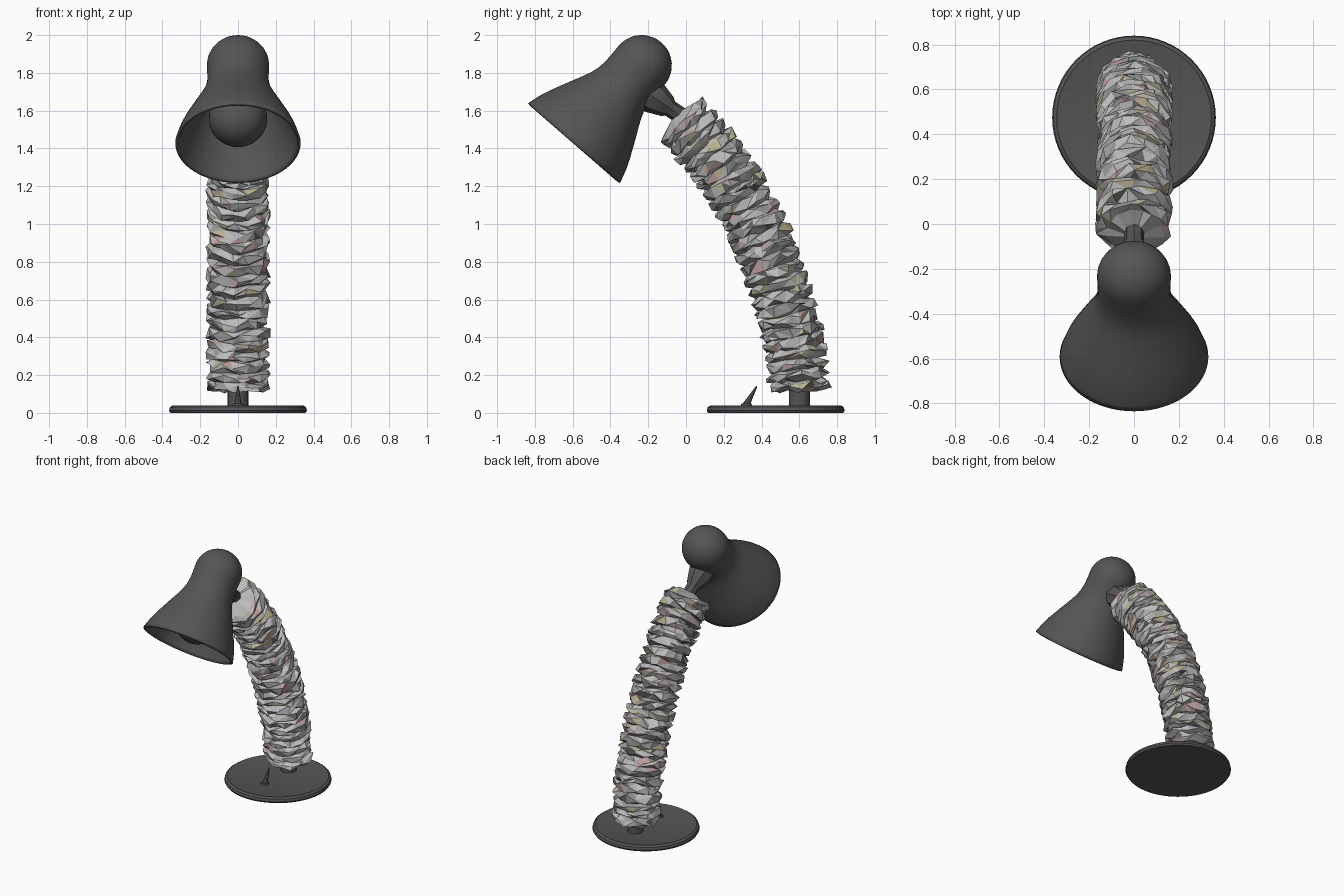
import bpy, bmesh, math, random
from mathutils import Vector, Matrix
from mathutils.geometry import interpolate_bezier

if "Cube" in bpy.data.objects:
    bpy.data.objects.remove(bpy.data.objects["Cube"])

random.seed(7)


def material(name, rgb):
    m = bpy.data.materials.new(name)
    m.diffuse_color = (*rgb, 1)
    m.use_nodes = True
    m.node_tree.nodes["Principled BSDF"].inputs["Base Color"].default_value = m.diffuse_color
    return m


DARK = material("dark_grey", (0.09, 0.09, 0.09))
PAPER = [material("paper_" + n, c) for n, c in (
    ("light", (0.5, 0.5, 0.5)), ("mid", (0.33, 0.33, 0.33)),
    ("pink", (0.5, 0.33, 0.32)), ("yellow", (0.48, 0.44, 0.28)),
    ("shadow", (0.14, 0.14, 0.14)))]


def finish(name, bm, mats, smooth=True):
    bmesh.ops.recalc_face_normals(bm, faces=bm.faces[:])
    me = bpy.data.meshes.new(name)
    bm.to_mesh(me)
    bm.free()
    for m in mats:
        me.materials.append(m)
    ob = bpy.data.objects.new(name, me)
    bpy.context.collection.objects.link(ob)
    if smooth:
        bpy.ops.object.select_all(action='DESELECT')
        ob.select_set(True)
        bpy.context.view_layer.objects.active = ob
        bpy.ops.object.shade_smooth_by_angle(angle=math.radians(35))
    return ob


def lathe(name, profile, sides, matrix):
    """Spin (radius, height) points round local z, then place with matrix."""
    bm = bmesh.new()
    rings = [[bm.verts.new((r * math.cos(math.tau * i / sides),
                            r * math.sin(math.tau * i / sides), z))
              for i in range(sides)] for r, z in profile]
    for a, b in zip(rings, rings[1:]):
        for i in range(sides):
            j = (i + 1) % sides
            bm.faces.new((a[i], a[j], b[j], b[i]))
    bmesh.ops.remove_doubles(bm, verts=bm.verts[:], dist=1e-5)
    bm.transform(matrix)
    return finish(name, bm, [DARK])


def along(p, q):
    """Matrix at p with local z pointing to q."""
    p, q = Vector(p), Vector(q)
    return Matrix.Translation(p) @ (q - p).to_track_quat('Z', 'Y').to_matrix().to_4x4()


# Round base plate and stem
lathe("base", [(0, 0), (0.358, 0), (0.365, 0.012), (0.36, 0.03), (0.345, 0.04),
               (0.335, 0.037), (0, 0.037)], 64, Matrix.Translation((0, 0.475, 0)))
lathe("stem", [(0, 0), (0.056, 0), (0.056, 0.2), (0, 0.2)], 16,
      Matrix.Translation((0, 0.6, 0.03)))

# Toggle switch on the base: low mount and pointed lever
lathe("switch_mount", [(0, 0), (0.03, 0), (0.027, 0.014), (0, 0.014)], 12,
      Matrix.Translation((0, 0.32, 0.035)))
lathe("switch_lever", [(0, 0), (0.019, 0), (0.004, 0.115), (0, 0.117)], 8,
      along((0, 0.317, 0.04), (0, 0.374, 0.14)))

# Crumpled arm: faceted layers stacked along a curve
LAYERS, SIDES = 25, 15
# (share of layer height, radius, height jitter, radius jitter)
STEPS = [(0.0, 0.128, 0.008, 0.016), (0.25, 0.163, 0.012, 0.016),
         (0.72, 0.163, 0.012, 0.016)]
N = 301
path = interpolate_bezier(Vector((0, 0.60, 0.12)), Vector((0, 0.58, 0.55)),
                          Vector((0, 0.36, 1.20)), Vector((0, -0.03, 1.55)), N)
bm = bmesh.new()
rings = []
for k in range(LAYERS * 3 + 1):
    share, rad, dz, dr = STEPS[k % 3]
    f = (k // 3 + share) / LAYERS * (N - 1)
    i = min(int(f), N - 2)
    pos = path[i].lerp(path[i + 1], f - i)
    tan = (path[i + 1] - path[i]).normalized()
    side = Vector((1, 0, 0))
    out = tan.cross(side)
    twist = random.uniform(-0.12, 0.12)
    ring = []
    for s in range(SIDES):
        a = math.tau * (s + random.uniform(-0.3, 0.3)) / SIDES + twist
        r = min(rad + random.uniform(-dr, dr), 0.174)
        ring.append(bm.verts.new(pos + side * r * math.cos(a) + out * r * math.sin(a)
                                 + tan * random.uniform(-dz, dz) * 1.6))
    rings.append(ring)
for a, b in zip(rings, rings[1:]):
    for s in range(SIDES):
        t = (s + 1) % SIDES
        if random.random() < 0.5:
            tris = (a[s], a[t], b[t]), (a[s], b[t], b[s])
        else:
            tris = (a[s], a[t], b[s]), (a[t], b[t], b[s])
        for tri in tris:
            face = bm.faces.new(tri)
            face.material_index = random.choices(range(5), (60, 22, 6, 7, 5))[0]
# Fan caps on both ends
for ring, tip in ((rings[0], path[0] + Vector((0, 0, 0.02))),
                  (rings[-1], path[-1] + Vector((0, -0.03, 0.03)))):
    c = bm.verts.new(tip)
    for s in range(SIDES):
        bm.faces.new((ring[s], ring[(s + 1) % SIDES], c))
finish("crumpled_arm", bm, PAPER, smooth=False)

# Joint between arm and lamp head
lathe("neck_joint", [(0, 0), (0.045, 0), (0.045, 0.10), (0.06, 0.12), (0.088, 0.20),
                     (0.088, 0.26), (0, 0.26)], 8, along((0, 0, 1.555), (0, -0.2, 1.69)))

# Bell shade, opening down and forward; local -z is the opening direction
head = (Matrix.Translation((0, -0.235, 1.84)) @ Matrix.Rotation(-0.715, 4, 'X')
        @ Matrix.Diagonal((1.03, 1, 1, 1)))
dome = [(0.16 * math.sin(a), 0.16 * math.cos(a))
        for a in [i * math.pi / 20 for i in range(11)]]
bell = [(0.158, -0.06), (0.158, -0.11), (0.164, -0.155), (0.177, -0.2), (0.199, -0.25),
        (0.226, -0.305), (0.252, -0.36), (0.278, -0.415), (0.3, -0.47), (0.315, -0.52),
        (0.322, -0.545)]
shade = lathe("shade", dome + bell, 64, head)
solid = shade.modifiers.new("thickness", 'SOLIDIFY')
solid.thickness = 0.016
solid.offset = -1

# Round bulb with socket
lathe("bulb", [(0, -0.02), (0.06, -0.03), (0.065, -0.24)] +
      [(0.15 * math.sin(a), -0.375 + 0.15 * math.cos(a))
       for a in [0.45 + i * (math.pi - 0.45) / 16 for i in range(17)]], 32, head)
